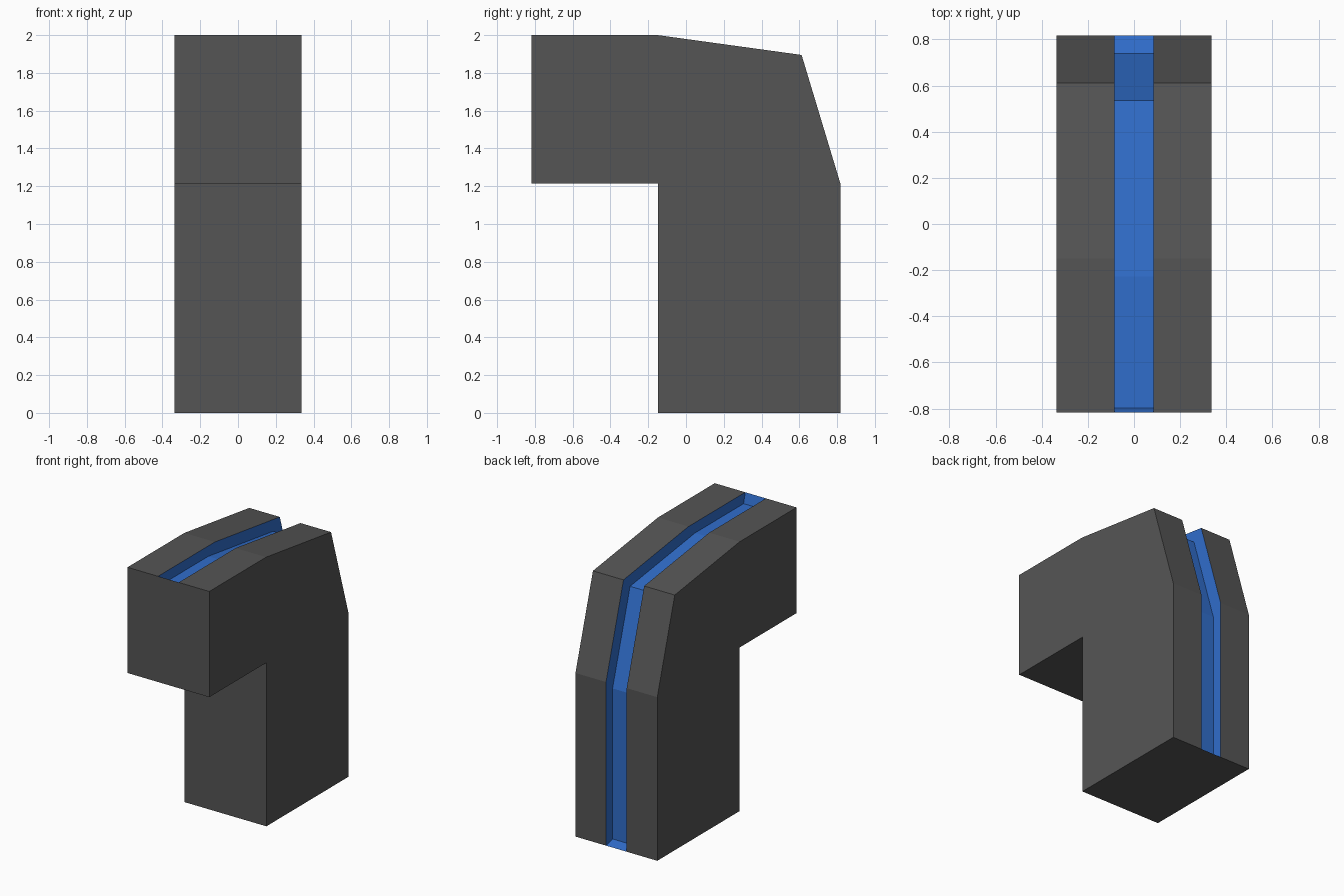
import bpy, bmesh

if "Cube" in bpy.data.objects:
    bpy.data.objects.remove(bpy.data.objects["Cube"])

W, G = 0.336, 0.085   # half width of body, half width of groove
rim = [(-.817, 2), (-.15, 2), (.612, 1.895), (.817, 1.215), (.817, 0)]
under = [(-.147, 0), (-.147, 1.215), (-.817, 1.215)]
floor = [(-.797, 1.923), (-.227, 1.923), (.535, 1.818), (.74, 1.138), (.74, .02)]


def material(name, color):
    m = bpy.data.materials.new(name)
    m.diffuse_color = (*color, 1)
    m.use_nodes = True
    m.node_tree.nodes["Principled BSDF"].inputs["Base Color"].default_value = m.diffuse_color
    return m


bm = bmesh.new()


def row(points, x):
    return [bm.verts.new((x, y, z)) for y, z in points]


def strip(a, b, mat):
    for i in range(len(a) - 1):
        bm.faces.new((a[i], a[i + 1], b[i + 1], b[i])).material_index = mat


outer, inner, low, bed = [], [], [], []
for s in (-1, 1):
    outer.append(row(rim, s * W))
    inner.append(row(rim, s * G))
    low.append(row(under, s * W))
    bed.append(row(floor, s * G))

# side faces, outer bands and groove walls
for s in (0, 1):
    bm.faces.new(outer[s] + low[s])
    strip(outer[s], inner[s], 0)
    strip(inner[s], bed[s], 1)

# groove floor and its sloped end caps
strip(bed[0], bed[1], 1)
for i in (0, -1):
    bm.faces.new((inner[0][i], inner[1][i], bed[1][i], bed[0][i])).material_index = 1

# underside of the elbow, front face and base
strip(low[0], low[1], 0)
for i, j in ((0, -1), (-1, 0)):
    bm.faces.new((outer[0][i], inner[0][i], inner[1][i], outer[1][i],
                  low[1][j], low[0][j]))

bmesh.ops.recalc_face_normals(bm, faces=bm.faces)
mesh = bpy.data.meshes.new("grooved_elbow")
bm.to_mesh(mesh)
bm.free()
mesh.materials.append(material("dark grey", (.091, .091, .091)))
mesh.materials.append(material("groove blue", (.03, .155, .6)))
bpy.context.collection.objects.link(bpy.data.objects.new("grooved_elbow", mesh))
